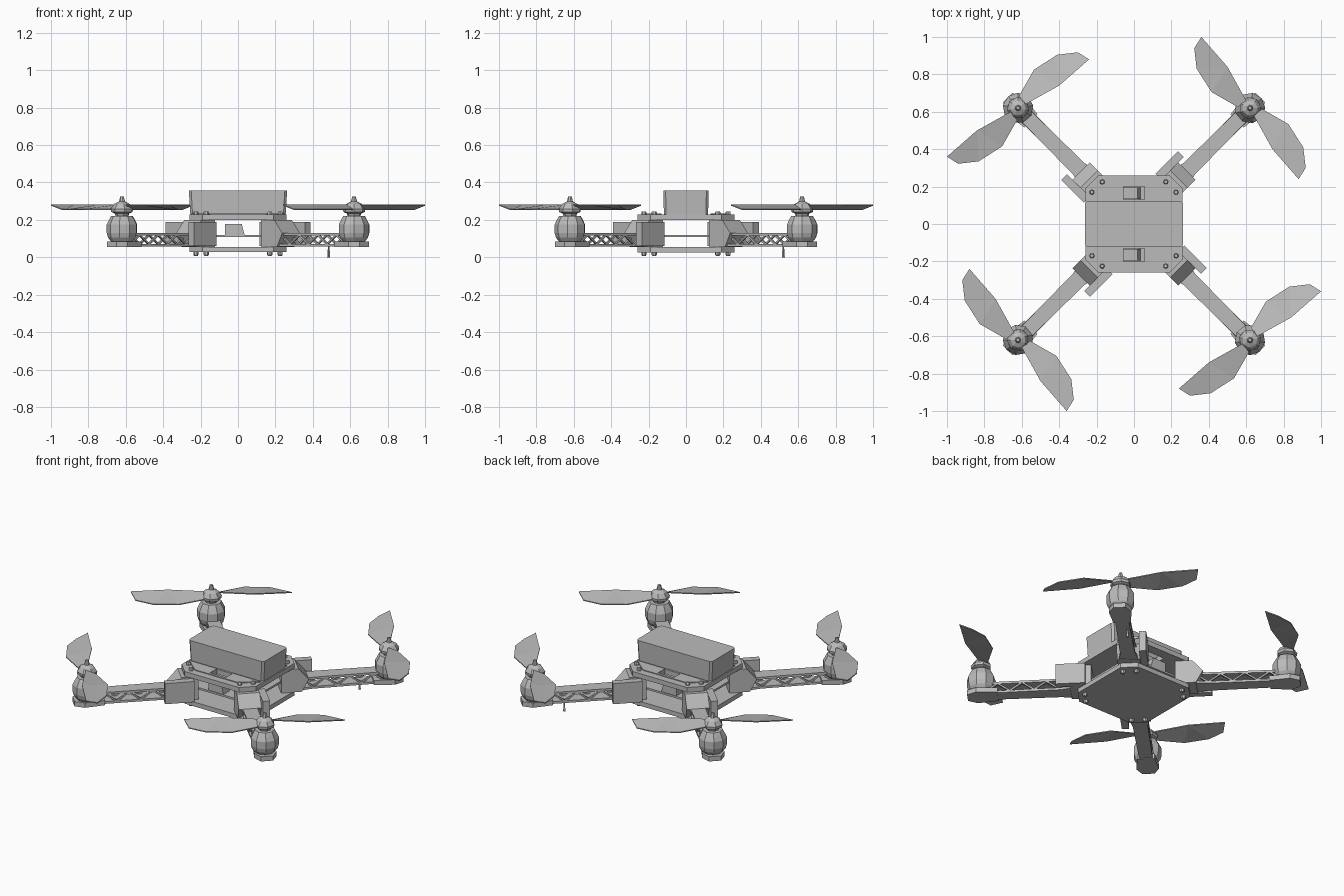
import bpy, bmesh
from math import radians, cos, sin, pi
from mathutils import Matrix

cube = bpy.data.objects.get("Cube")
if cube:
    bpy.data.objects.remove(cube)

grey = bpy.data.materials.new("plain grey")
grey.use_nodes = True
COLOUR = (0.5, 0.5, 0.5, 1)
grey.diffuse_color = COLOUR
grey.node_tree.nodes["Principled BSDF"].inputs["Base Color"].default_value = COLOUR

IDENT = Matrix()
DIAG = Matrix.Rotation(pi / 4, 4, 'Z')
# Profile plane (along arm, height) stood upright, extruded across the arm
UPRIGHT = Matrix.Rotation(pi / 2, 4, 'X')


def finish(name, bm, matrix=IDENT):
    bmesh.ops.transform(bm, matrix=matrix, verts=bm.verts)
    bmesh.ops.recalc_face_normals(bm, faces=bm.faces)
    mesh = bpy.data.meshes.new(name)
    bm.to_mesh(mesh)
    bm.free()
    mesh.materials.append(grey)
    obj = bpy.data.objects.new(name, mesh)
    bpy.context.collection.objects.link(obj)
    return obj


def add_prism(bm, points, low, high, top_scale=1):
    rings = [[bm.verts.new((x * s, y * s, z)) for x, y in points]
             for z, s in ((low, 1), (high, top_scale))]
    n = len(points)
    bm.faces.new(rings[0][::-1])
    bm.faces.new(rings[1])
    for i in range(n):
        j = (i + 1) % n
        bm.faces.new((rings[0][i], rings[0][j], rings[1][j], rings[1][i]))


def prism(name, points, low, high, matrix=IDENT, top_scale=1):
    bm = bmesh.new()
    add_prism(bm, points, low, high, top_scale)
    return finish(name, bm, matrix)


def rect(x0, x1, y0, y1):
    return [(x0, y0), (x1, y0), (x1, y1), (x0, y1)]


def octagon(x, y, c):
    return [(x, c - y), (x, y - c), (x - c, y), (c - x, y),
            (-x, y - c), (-x, c - y), (c - x, -y), (x - c, -y)]


def lathe(name, profile, sides, matrix):
    bm = bmesh.new()
    rings = [[bm.verts.new((r * cos(2 * pi * i / sides), r * sin(2 * pi * i / sides), z))
              for i in range(sides)] for r, z in profile]
    for a, b in zip(rings, rings[1:]):
        for i in range(sides):
            j = (i + 1) % sides
            bm.faces.new((a[i], a[j], b[j], b[i]))
    bm.faces.new(rings[0])
    bm.faces.new(rings[-1])
    return finish(name, bm, matrix)


# Frame plates, with two openings cut through the top one
prism("bottom_plate", octagon(0.26, 0.26, 0.07), 0.027, 0.055)
top_plate = prism("top_plate", octagon(0.26, 0.26, 0.07), 0.2, 0.23)
prism("top_panel_front", [(-.25, -.13), (-.15, -.215), (.15, -.215), (.25, -.13)], 0.23, 0.235)
prism("top_panel_back", [(-.25, .13), (.25, .13), (.15, .215), (-.15, .215)], 0.23, 0.235)
for panel_name in ("top_plate", "top_panel_front", "top_panel_back"):
    panel = bpy.data.objects[panel_name]
    for y in (-0.165, 0.165):
        cutter = prism("opening_cutter", rect(-.055, .055, y - .035, y + .035), 0.15, 0.3)
        cutter.hide_render = True
        cut = panel.modifiers.new("opening", 'BOOLEAN')
        cut.object = cutter
        cut.solver = 'EXACT'
        with bpy.context.temp_override(object=panel, active_object=panel):
            bpy.ops.object.modifier_apply(modifier=cut.name)
        bpy.data.objects.remove(cutter)

# Battery and inner electronics
prism("battery", octagon(0.255, 0.118, 0.012), 0.23, 0.357, top_scale=1.03)
prism("circuit_board", octagon(0.2, 0.2, 0.06), 0.108, 0.12)
for y in (-0.165, 0.165):
    prism("connector", [(-.07, .12), (.035, .12), (.02, .178), (-.07, .178)],
          -y - .03, -y + .03, UPRIGHT)

BLADE_HIGH = [(-.02, .04), (-.12, .22), (-.26, .38)]
BLADE_LOW = [(-.065, .005), (-.205, .085), (-.285, .21), (-.298, .32)]


def blade(name, matrix):
    bm = bmesh.new()
    for z in (0, -0.006):
        upper = [bm.verts.new((x, y, .282 + z)) for x, y in BLADE_HIGH]
        lower = [bm.verts.new((x, y, .258 + z)) for x, y in BLADE_LOW]
        bm.faces.new((upper[0], upper[1], lower[1], lower[0]))
        bm.faces.new((upper[1], lower[2], lower[1]))
        bm.faces.new((upper[1], upper[2], lower[3], lower[2]))
    edges = [e for e in bm.edges if e.is_boundary]
    bmesh.ops.bridge_loops(bm, edges=edges)
    finish(name, bm, matrix)


def truss(name, turn):
    # Rails above and below, zigzag struts on both sides
    bm = bmesh.new()
    for v in (-0.04, 0.028):
        step, start = 0.07, 0.36
        for i in range(7):
            a = start + i * step
            b = a + step
            za, zb = (0.07, 0.12) if i % 2 else (0.12, 0.07)
            add_prism(bm, [(a - .008, za), (a + .008, za), (b + .008, zb), (b - .008, zb)],
                      v, v + 0.012)
    finish(name, bm, turn @ DIAG @ UPRIGHT)


# Four identical corners
for k, corner in enumerate(("back_left", "back_right", "front_right", "front_left")):
    turn = Matrix.Rotation(k * pi / 2, 4, 'Z')
    arm = turn @ DIAG
    motor = turn @ Matrix.Translation((0.62, 0.62, 0))

    # Arm with a flared root
    for part, low, high in (("lower_rail", .058, .072), ("upper_rail", .116, .13)):
        prism(f"{corner}_arm_{part}", [(.3, -.065), (.42, -.043), (.86, -.038),
              (.86, .038), (.42, .043), (.3, .065)], low, high, arm)
    truss(f"{corner}_arm_truss", turn)
    prism(f"{corner}_arm_root", [(.24, .055), (.36, .055), (.4, .13), (.34, .2), (.24, .2)],
          -.066, .066, arm @ UPRIGHT)
    prism(f"{corner}_speed_controller", rect(.272, .442, .066, .108), .06, .19, arm)
    prism(f"{corner}_motor_foot", [(.78, -.05), (.9, -.065), (.955, -.035),
          (.955, .035), (.9, .065), (.78, .05)], .055, .085, arm)

    # Motor, hub and propeller
    lathe(f"{corner}_motor", [(.055, .08), (.075, .105), (.082, .13), (.082, .175),
          (.07, .2), (.058, .222)], 9, motor)
    lathe(f"{corner}_hub", [(.035, .222), (.04, .235), (.058, .242), (.06, .258),
          (.042, .285), (.016, .298), (.01, .325)], 7, motor)
    for half in (0, 1):
        blade(f"{corner}_blade", motor @ Matrix.Rotation(half * pi, 4, 'Z'))

    # Screws through both plates
    for x, y in ((.17, .225), (.225, .17)):
        spot = turn @ Matrix.Translation((x, y, 0))
        lathe("bottom_screw", [(.01, .008), (.014, .014), (.014, .03)], 6, spot)
        lathe("top_screw", [(.014, .225), (.014, .24), (.01, .246)], 6, spot)

# Small wire end under one arm
lathe("wire_end", [(.008, 0), (.004, .06)], 4, Matrix.Translation((.485, .52, 0)))
